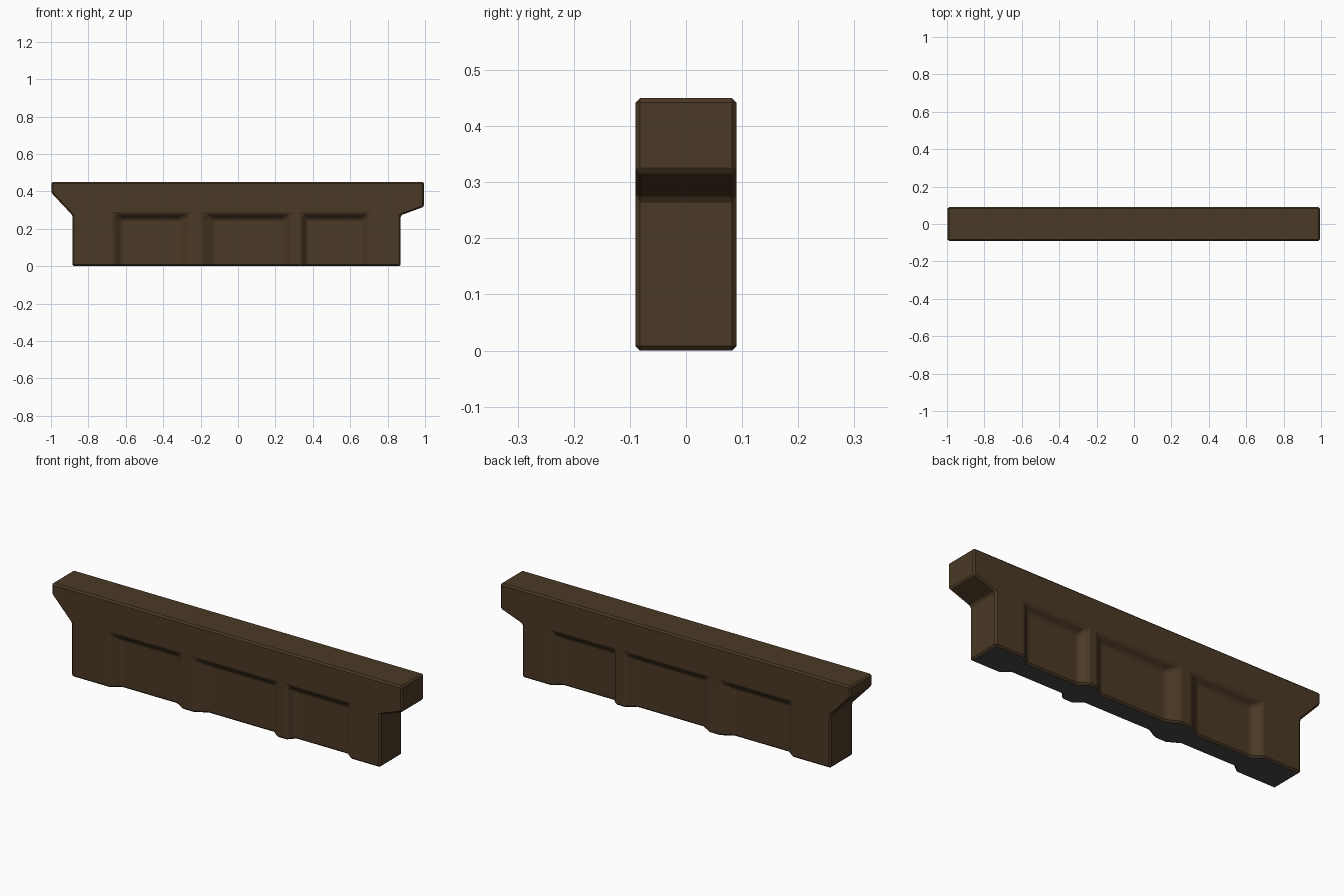
import bpy, bmesh

if "Cube" in bpy.data.objects:
    bpy.data.objects.remove(bpy.data.objects["Cube"])

H, DEPTH = 0.09, 0.035  # half thickness, recess depth


def material(name, rgb):
    m = bpy.data.materials.new(name)
    m.diffuse_color = (*rgb, 1)
    m.use_nodes = True
    m.node_tree.nodes["Principled BSDF"].inputs["Base Color"].default_value = m.diffuse_color
    return m


def loft(name, rings):
    """Closed solid through a first and last ring of equal point count."""
    bm = bmesh.new()
    a, b = [[bm.verts.new(p) for p in r] for r in rings]
    bm.faces.new(a)
    bm.faces.new(b[::-1])
    n = len(a)
    for i in range(n):
        bm.faces.new((a[i], b[i], b[(i + 1) % n], a[(i + 1) % n]))
    bmesh.ops.recalc_face_normals(bm, faces=bm.faces)
    me = bpy.data.meshes.new(name)
    bm.to_mesh(me)
    bm.free()
    ob = bpy.data.objects.new(name, me)
    bpy.context.collection.objects.link(ob)
    return ob


brown = material("dark brown", (0.070, 0.041, 0.019))
grey = material("dark grey underside", (0.058, 0.063, 0.060))

# Beam: front outline extruded through the thickness
outline = [(-0.885, 0), (0.87, 0), (0.87, 0.272), (0.995, 0.318),
           (0.995, 0.45), (-0.998, 0.45), (-0.998, 0.392), (-0.885, 0.272)]
beam = loft("carved_beam", [[(x, y, z) for x, z in outline] for y in (-H, H)])
beam.data.materials.append(brown)
beam.data.materials.append(grey)

# Recessed panels with sloping sides, open at the bottom, on both faces
# outer left, inner left, inner right, outer right
panels = [(-0.665, -0.622, -0.315, -0.255),
          (-0.193, -0.13, 0.24, 0.285),
          (0.338, 0.37, 0.66, 0.703)]
E = 0.15  # cutters reach slightly past the surface
bpy.context.view_layer.objects.active = beam
for side in (-1, 1):
    for x0, x1, x2, x3 in panels:
        l, r = x0 - E * (x1 - x0), x3 + E * (x3 - x2)
        top = 0.281 + E * 0.03
        yo, yi = side * (H + E * DEPTH), side * (H - DEPTH)
        outer = [(l, yo, -0.05), (r, yo, -0.05), (r, yo, top), (l, yo, top)]
        inner = [(x1, yi, -0.05), (x2, yi, -0.05), (x2, yi, 0.251), (x1, yi, 0.251)]
        cutter = loft("panel_cutter", [outer, inner])
        cutter.hide_render = True
        mod = beam.modifiers.new("panel", 'BOOLEAN')
        mod.operation = 'DIFFERENCE'
        mod.solver = 'EXACT'
        mod.object = cutter
        bpy.ops.object.modifier_apply(modifier=mod.name)
        bpy.data.objects.remove(cutter)

# Small chamfer on every edge
bev = beam.modifiers.new("chamfer", 'BEVEL')
bev.width = 0.008
bev.segments = 1
bev.limit_method = 'ANGLE'
bev.angle_limit = 0.45
bpy.ops.object.modifier_apply(modifier=bev.name)

# Grey underside, brown elsewhere
for p in beam.data.polygons:
    p.use_smooth = False
    p.material_index = 1 if p.normal.z < -0.95 and p.center.z < 0.02 else 0
